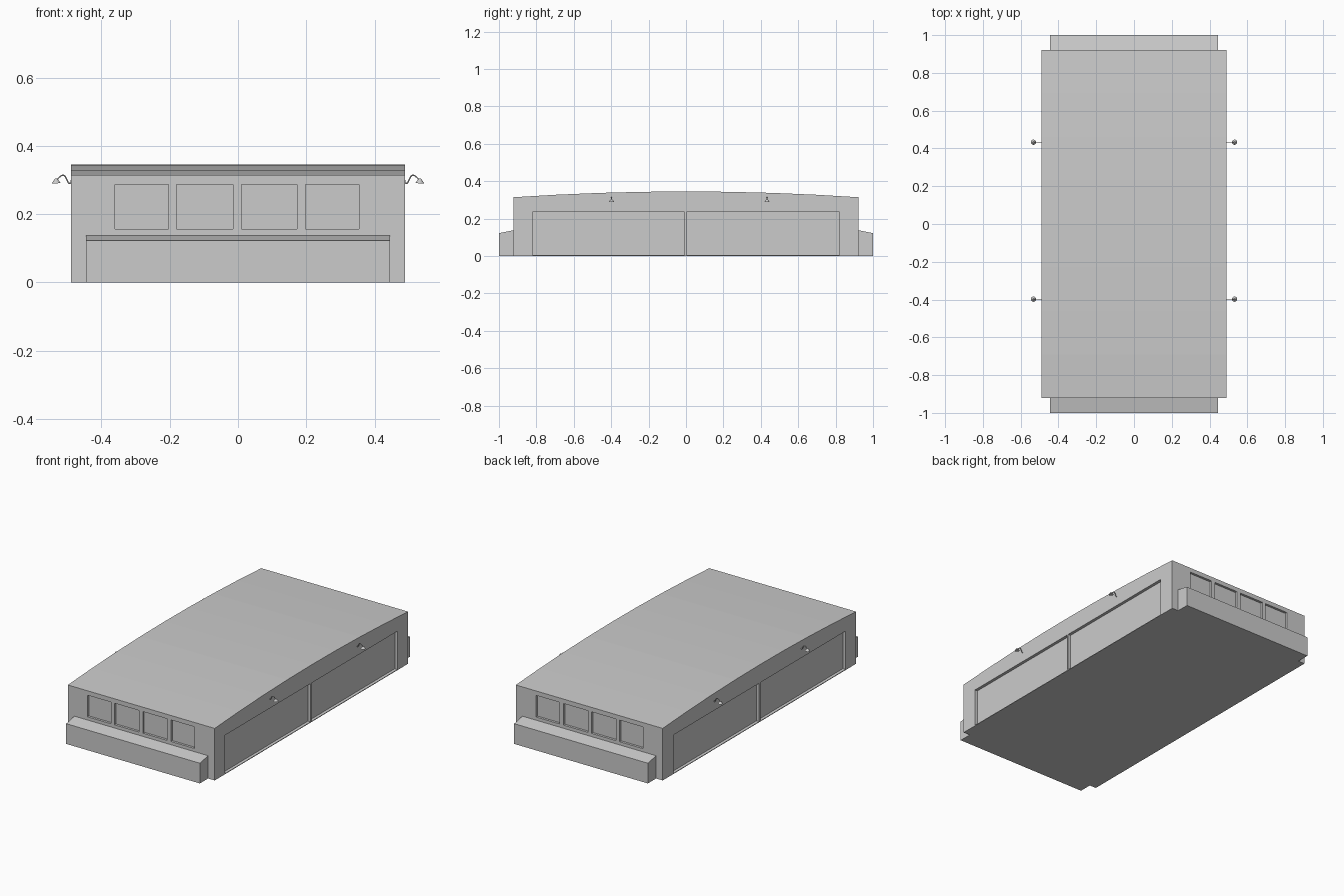
import bpy, bmesh, math
from mathutils import Matrix, Vector

if "Cube" in bpy.data.objects:
    bpy.data.objects.remove(bpy.data.objects["Cube"])

grey = bpy.data.materials.new("plain grey")
grey.diffuse_color = (0.6, 0.6, 0.6, 1)
grey.use_nodes = True
grey.node_tree.nodes["Principled BSDF"].inputs["Base Color"].default_value = grey.diffuse_color


def make(name, bm):
    bmesh.ops.recalc_face_normals(bm, faces=bm.faces)
    me = bpy.data.meshes.new(name)
    bm.to_mesh(me)
    bm.free()
    me.materials.append(grey)
    ob = bpy.data.objects.new(name, me)
    bpy.context.collection.objects.link(ob)
    return ob


def extrude_profile(name, pts, hx):
    """Extrude a (y, z) outline along x from -hx to hx."""
    bm = bmesh.new()
    f = bm.faces.new([bm.verts.new((-hx, y, z)) for y, z in pts])
    r = bmesh.ops.extrude_face_region(bm, geom=[f])
    bmesh.ops.translate(bm, vec=(2 * hx, 0, 0),
                        verts=[v for v in r["geom"] if isinstance(v, bmesh.types.BMVert)])
    return make(name, bm)


def add_box(bm, x0, x1, y0, y1, z0, z1):
    m = (Matrix.Translation(((x0 + x1) / 2, (y0 + y1) / 2, (z0 + z1) / 2))
         @ Matrix.Diagonal((x1 - x0, y1 - y0, z1 - z0, 1)))
    bmesh.ops.create_cube(bm, size=1, matrix=m)


# hall with gently arched roof
L, HX = 0.922, 0.49
N = 8
roof = [(L - 2 * L * i / N, 0.345 - 0.031 * (1 - 2 * i / N) ** 2) for i in range(N + 1)]
hall = extrude_profile("hall", [(-L, 0), (L, 0)] + roof, HX)

# recesses: four windows at each end, two long doors on each side
bm = bmesh.new()
for s in (-1, 1):
    for x0, x1 in ((-0.36, -0.203), (-0.18, -0.015), (0.01, 0.173), (0.198, 0.355)):
        ya, yb = sorted((s * (L - 0.014), s * (L + 0.05)))
        add_box(bm, x0, x1, ya, yb, 0.157, 0.287)
    for y0, y1 in ((-0.822, -0.008), (0.002, 0.82)):
        xa, xb = sorted((s * (HX - 0.018), s * (HX + 0.05)))
        add_box(bm, xa, xb, y0, y1, 0.004, 0.235)
cutter = make("recess_cutter", bm)
cutter.hide_render = True
mod = hall.modifiers.new("recesses", "BOOLEAN")
mod.operation = "DIFFERENCE"
mod.solver = "EXACT"
mod.object = cutter
bpy.context.view_layer.objects.active = hall
bpy.ops.object.modifier_apply(modifier=mod.name)
bpy.data.objects.remove(cutter)

# low sloped-top annexes at both ends
for s, name in ((-1, "front_annex"), (1, "back_annex")):
    extrude_profile(name, [(s * 0.92, 0), (s * 1.0, 0), (s * 1.0, 0.122), (s * 0.92, 0.138)], 0.446)


# gooseneck wall lamps
def lamp(s, y):
    cu = bpy.data.curves.new("lamp_arm", "CURVE")
    cu.dimensions = "3D"
    cu.bevel_depth = 0.0022
    cu.bevel_resolution = 1
    cu.use_fill_caps = True
    cu.resolution_u = 4
    path = ((0.487, 0.305), (0.493, 0.290), (0.500, 0.298), (0.511, 0.314), (0.521, 0.310), (0.531, 0.300))
    sp = cu.splines.new("BEZIER")
    sp.bezier_points.add(len(path) - 1)
    for p, (x, z) in zip(sp.bezier_points, path):
        p.co = (s * x, y, z)
        p.handle_left_type = p.handle_right_type = "AUTO"
    cu.materials.append(grey)
    bpy.context.collection.objects.link(bpy.data.objects.new("lamp_arm", cu))

    bm = bmesh.new()
    tilt = Matrix.Translation((s * 0.533, y, 0.297)) @ Matrix.Rotation(s * math.radians(4), 4, "Y")
    bmesh.ops.create_cone(bm, cap_ends=True, segments=14, radius1=0.014, radius2=0.003,
                          depth=0.014, matrix=tilt)
    make("lamp_shade", bm)


for s in (-1, 1):
    for y in (-0.398, 0.433):
        lamp(s, y)
